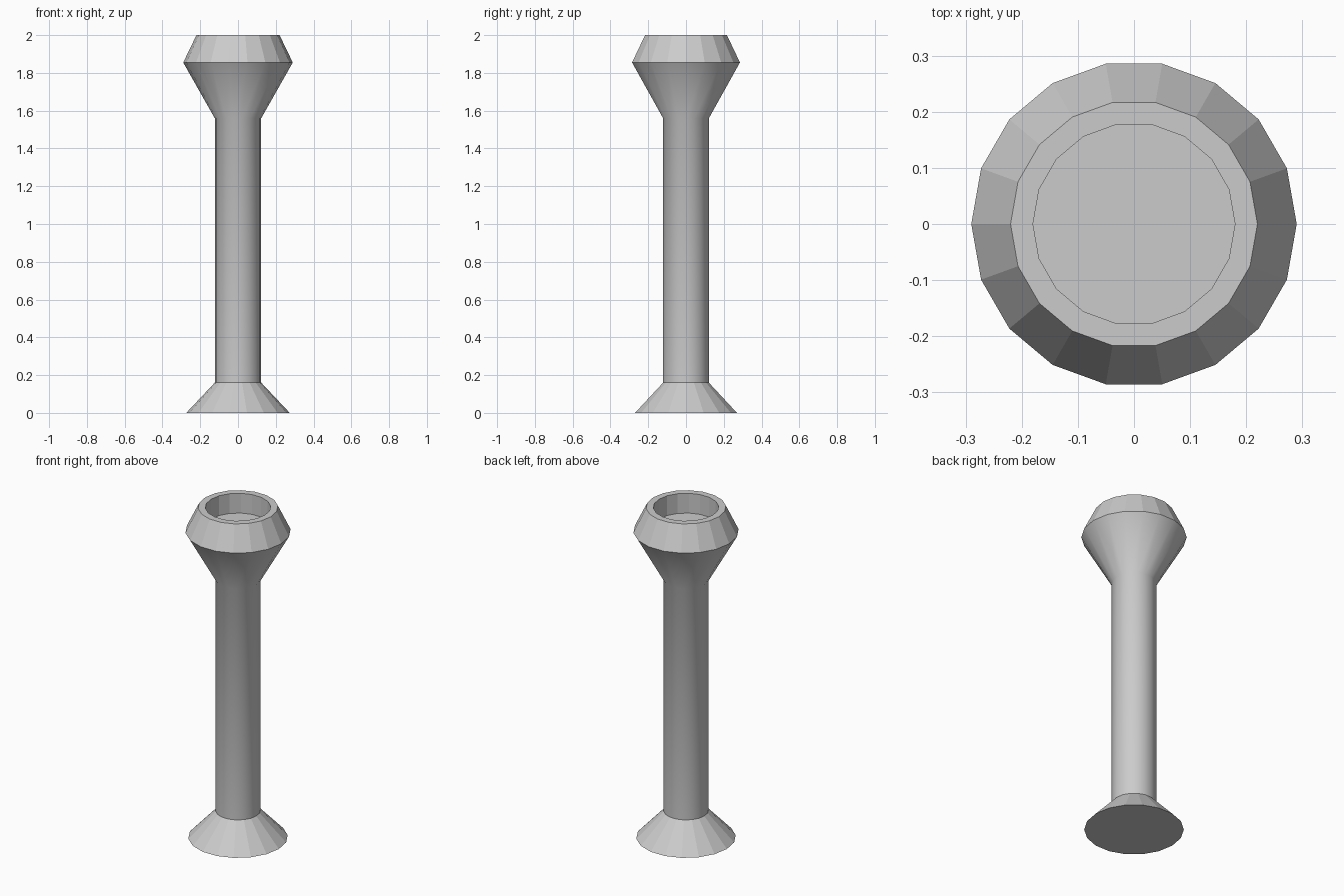
import bpy
import bmesh
import math

SIDES = 18

if "Cube" in bpy.data.objects:
    bpy.data.objects.remove(bpy.data.objects["Cube"], do_unlink=True)

grey = bpy.data.materials.new("light_grey")
grey.use_nodes = True
colour = (0.6, 0.6, 0.6, 1)
grey.diffuse_color = colour
grey.node_tree.nodes["Principled BSDF"].inputs["Base Color"].default_value = colour


def lathe(name, profile, smooth=False, cap_start=False, cap_end=False):
    """Turn a (radius, height) profile, listed upwards on the outside, around z."""
    bm = bmesh.new()
    rings = []
    for r, z in profile:
        angles = [math.tau * i / SIDES for i in range(SIDES)]
        rings.append([bm.verts.new((r * math.cos(a), r * math.sin(a), z)) for a in angles])
    for low, high in zip(rings, rings[1:]):
        for i in range(SIDES):
            j = (i + 1) % SIDES
            bm.faces.new((low[i], low[j], high[j], high[i])).smooth = smooth
    if cap_start:
        bm.faces.new(rings[0][::-1])
    if cap_end:
        bm.faces.new(rings[-1])
    mesh = bpy.data.meshes.new(name)
    bm.to_mesh(mesh)
    bm.free()
    mesh.materials.append(grey)
    obj = bpy.data.objects.new(name, mesh)
    bpy.context.collection.objects.link(obj)
    return obj


# Faceted flared foot with a closed underside
lathe("foot", [(0.274, 0), (0.123, 0.16)], cap_start=True)

# Smooth shaft that widens into the head
lathe("shaft", [(0.123, 0.16), (0.123, 1.56), (0.29, 1.855)], smooth=True)

# Faceted collar, flat rim and round recess with a floor
lathe("head", [(0.29, 1.855), (0.22, 2), (0.18, 2), (0.18, 1.88)], cap_end=True)
